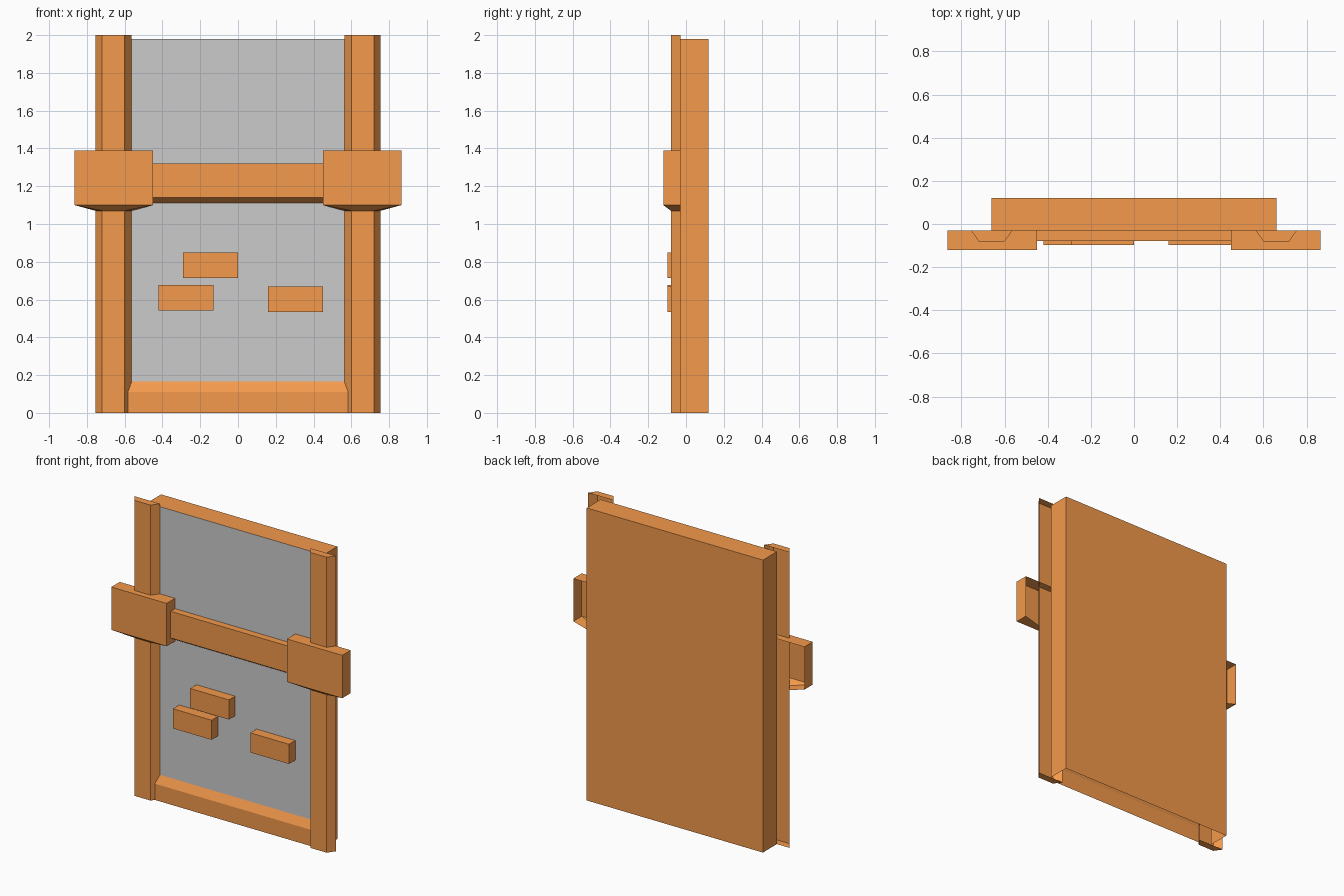
import bpy, bmesh
from mathutils import Vector

if "Cube" in bpy.data.objects:
    bpy.data.objects.remove(bpy.data.objects["Cube"])

orange = bpy.data.materials.new("orange_trim")
orange.diffuse_color = (0.9, 0.32, 0.07, 1)
orange.use_nodes = True
orange.node_tree.nodes["Principled BSDF"].inputs["Base Color"].default_value = orange.diffuse_color

BACK = -0.03   # plane of the panel front, where all trim ends
TRIM = -0.08   # front of posts and crossbar


def shell(name, verts, faces, mat=orange, mirror=False):
    """Flat-faced convex shell with every face turned outward."""
    bm = bmesh.new()
    vs = [bm.verts.new(v) for v in verts]
    for f in faces:
        bm.faces.new([vs[i] for i in f])
    mid = sum((Vector(v) for v in verts), Vector()) / len(verts)
    bm.normal_update()
    for f in bm.faces:
        if f.normal.dot(f.calc_center_median() - mid) < 0:
            f.normal_flip()
    me = bpy.data.meshes.new(name)
    bm.to_mesh(me)
    bm.free()
    if mat:
        me.materials.append(mat)
    ob = bpy.data.objects.new(name, me)
    bpy.context.collection.objects.link(ob)
    if mirror:
        ob.modifiers.new("mirror", 'MIRROR').use_axis[0] = True
    return ob


def strip(name, profile, axis, lo, hi, caps=(True, True), mirror=False):
    """Open profile swept along x (points are y, z) or z (points are x, y)."""
    n = len(profile)
    place = (lambda p, t: (t, *p)) if axis == 'x' else (lambda p, t: (*p, t))
    verts = [place(p, t) for t in (lo, hi) for p in profile]
    faces = [(i, i + 1, n + i + 1, n + i) for i in range(n - 1)]
    if caps[0]:
        faces.append(tuple(range(n)))
    if caps[1]:
        faces.append(tuple(range(n, 2 * n)))
    return shell(name, verts, faces, mirror=mirror)


# Wall slab: sides, back and top
strip("wall_body", [(-.66, BACK), (-.66, .12), (.66, .12), (.66, BACK)],
      'z', 0, 1.98, caps=(False, True))

# Grey front panel above the skirting, facing -y
shell("wall_front", [(-.66, BACK, .165), (.66, BACK, .165),
                     (.66, BACK, 1.98), (-.66, BACK, 1.98)],
      [(0, 1, 2, 3)], mat=None)

# Side posts with bevelled flanks
post = [(.563, BACK), (.6, TRIM), (.72, TRIM), (.755, BACK)]
strip("post", post, 'z', 0, 2, mirror=True)

# Skirting with sloped top, running into the posts
strip("skirting", [(-.057, 0), (-.057, .11), (BACK, .165)],
      'x', -.583, .583, caps=(False, False))

# Crossbar with bevelled underside
strip("crossbar", [(BACK, 1.32), (-.078, 1.32), (-.078, 1.14), (BACK, 1.11)],
      'x', -.47, .47, caps=(False, False))

# Brackets wrapping the posts: open back, underside slopes down to the post
x0, x1, yf = .45, .865, -.12
rect = [(x0, BACK), (x0, yf), (x1, yf), (x1, BACK)]
verts = ([(*p, 1.39) for p in rect] + [(*p, 1.10) for p in rect]
         + [(*p, 1.07) for p in post])
faces = [(0, 1, 2, 3)]
for i in range(3):
    faces += [(i, i + 1, i + 5, i + 4), (i + 4, i + 5, i + 9, i + 8)]
shell("bracket", verts, faces, mirror=True)

# Raised bricks
for i, (x, z) in enumerate([(-.29, .715), (-.42, .543), (.16, .535)]):
    strip(f"brick_{i + 1}", [(x, BACK), (x, -.097), (x + .29, -.097), (x + .29, BACK)],
          'z', z, z + .133)
